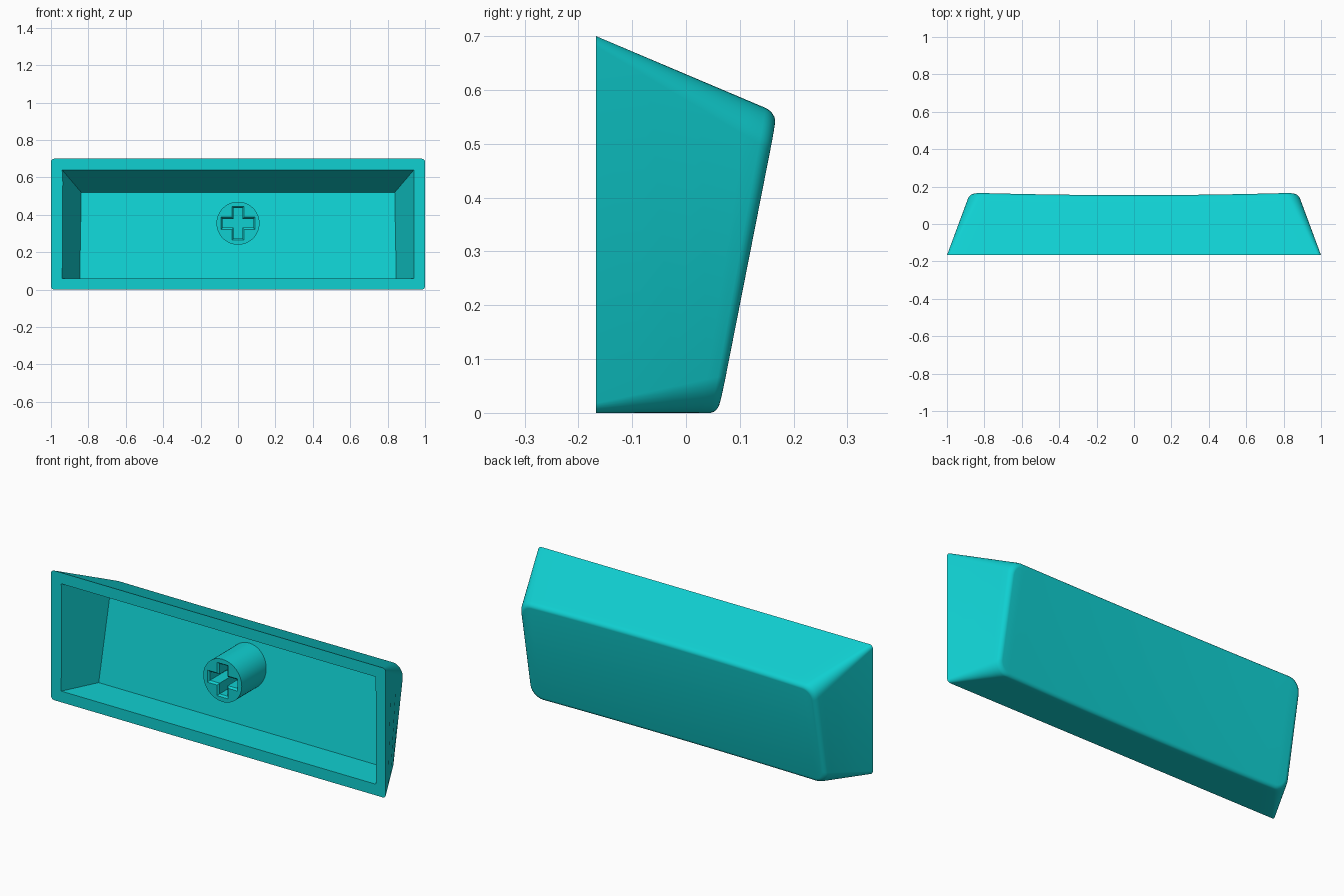
import bpy, bmesh
from math import sin, cos, pi, radians

if "Cube" in bpy.data.objects:
    bpy.data.objects.remove(bpy.data.objects["Cube"], do_unlink=True)

teal = bpy.data.materials.new("turquoise_plastic")
teal.use_nodes = True
colour = (0.005, 0.63, 0.64, 1)
teal.diffuse_color = colour
teal.node_tree.nodes["Principled BSDF"].inputs["Base Color"].default_value = colour

FRONT = -0.167
HEIGHT = 0.7


def loft(name, rings, strip_caps=False):
    """Skin closed rings of equal length and cap both ends."""
    bm = bmesh.new()
    loops = [[bm.verts.new(p) for p in ring] for ring in rings]
    n = len(loops[0])
    for a, b in zip(loops, loops[1:]):
        for i in range(n):
            j = (i + 1) % n
            bm.faces.new((a[i], a[j], b[j], b[i]))
    for end in (loops[0], loops[-1]):
        if strip_caps:
            for i in range(n // 2 - 1):
                bm.faces.new((end[i], end[i + 1], end[n - 2 - i], end[n - 1 - i]))
        else:
            bm.faces.new(end)
    bmesh.ops.recalc_face_normals(bm, faces=bm.faces)
    mesh = bpy.data.meshes.new(name)
    bm.to_mesh(mesh)
    bm.free()
    mesh.materials.append(teal)
    obj = bpy.data.objects.new(name, mesh)
    bpy.context.collection.objects.link(obj)
    return obj


def activate(obj):
    bpy.ops.object.select_all(action='DESELECT')
    obj.select_set(True)
    bpy.context.view_layer.objects.active = obj


def carve(obj, cutter):
    """Subtract the cutter, then remove it."""
    cutter.hide_render = True
    mod = obj.modifiers.new("carve", 'BOOLEAN')
    mod.operation = 'DIFFERENCE'
    mod.solver = 'EXACT'
    mod.object = cutter
    activate(obj)
    bpy.ops.object.modifier_apply(modifier=mod.name)
    bpy.data.objects.remove(cutter, do_unlink=True)


def smooth(obj):
    activate(obj)
    bpy.ops.object.shade_smooth_by_angle(angle=radians(30))


def section(half, low, high, r, arc=8, steps=24):
    """Rounded rectangle in x and z: top row, then bottom row reversed."""
    left = [(-half + r - r * cos(a), r * sin(a) - r)
            for a in (pi / 2 * k / arc for k in range(arc + 1))]
    flat = [((half - r) * (2 * k / steps - 1), 0) for k in range(1, steps)]
    row = left + flat + [(-x, d) for x, d in reversed(left)]
    return ([(x, high + d, True) for x, d in row]
            + [(x, low - d, False) for x, d in reversed(row)])


# Outer shell: tapered sides, rounded back edge, shallow scooped back
BACK_HALF, BACK_TOP, BACK_RADIUS = 0.88, 0.557, 0.07
front_section = section(1, 0, HEIGHT, 0.018)


def shell_ring(t, inset=0):
    back = section(BACK_HALF - inset, inset, BACK_TOP - inset, BACK_RADIUS - inset)
    ring = []
    for (fx, fz, _), (bx, bz, top) in zip(front_section, back):
        dish = 0.013 * (1 - (bx / BACK_HALF) ** 2)
        by = 0.061 + 0.197 * bz - dish
        if top:
            bz += 0.42 * dish
        ring.append((fx + (bx - fx) * t,
                     FRONT + (by - FRONT) * t,
                     fz + (bz - fz) * t))
    return ring


fillet, depth = 0.018, 0.28
rings = [shell_ring(t) for t in (0, 0.3, 0.6, 0.85)]
for k in range(7):
    a = pi / 2 * k / 6
    rings.append(shell_ring(1 - fillet / depth * (1 - sin(a)), fillet * (1 - cos(a))))
shell = loft("keycap_shell", rings, strip_caps=True)


# Hollow inside with a sloping floor
def floor_y(z):
    return 0.008 + 0.19 * z


def rectangle(y_of_z, low_half, high_half, low, high):
    return [(x, y_of_z(z), z) for x, z in
            ((-low_half, low), (low_half, low), (high_half, high), (-high_half, high))]


floor = rectangle(floor_y, 0.846, 0.838, 0.06, 0.52)
mouth = rectangle(lambda z: FRONT, 0.94, 0.94, 0.06, 0.64)
outside = [tuple(m + 0.1 * (m - f) for m, f in zip(p, q)) for p, q in zip(mouth, floor)]
carve(shell, loft("cavity_cutter", [outside, floor]))
smooth(shell)

# Round stem rising from the floor
STEM_Z, STEM_R, STEM_FRONT = 0.355, 0.115, -0.132
circle = [(STEM_R * cos(2 * pi * k / 48), STEM_Z + STEM_R * sin(2 * pi * k / 48))
          for k in range(48)]
stem = loft("stem", [[(x, STEM_FRONT, z) for x, z in circle],
                     [(x, floor_y(z) + 0.01, z) for x, z in circle]])


# Cross socket with a chamfered entry
def cross(y, arm, width):
    ring, corner = [], [(arm, -width), (arm, width), (width, width)]
    for _ in range(4):
        ring += [(x, y, STEM_Z + z) for x, z in corner]
        corner = [(-z, x) for x, z in corner]
    return ring


carve(stem, loft("socket_cutter", [cross(STEM_FRONT - 0.01, 0.098, 0.042),
                                   cross(STEM_FRONT + 0.01, 0.082, 0.024),
                                   cross(0.02, 0.082, 0.024)]))
smooth(stem)
